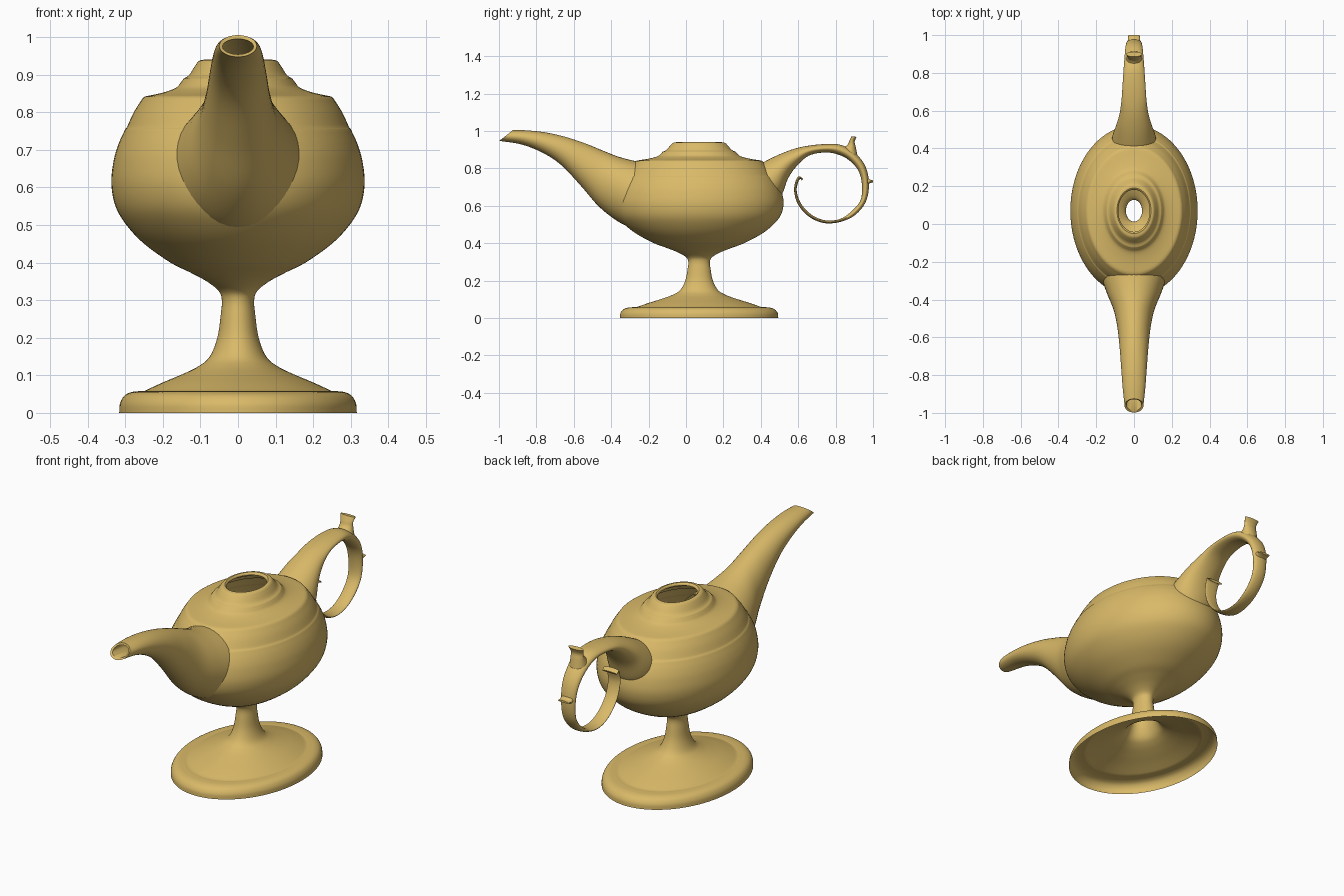
import bpy, bmesh, math
from mathutils import Vector

gold = bpy.data.materials.new("warm gold")
gold.diffuse_color = (0.70, 0.49, 0.14, 1)


def smooth(pts, n=5):
    """Catmull-Rom curve through points of any dimension."""
    p = [Vector(q) for q in pts]
    p = [2 * p[0] - p[1]] + p + [2 * p[-1] - p[-2]]
    out = []
    for i in range(1, len(p) - 2):
        a, b, c, d = p[i - 1:i + 3]
        for k in range(n):
            t = k / n
            out.append(0.5 * (2 * b + (c - a) * t + (2 * a - 5 * b + 4 * c - d) * t * t
                              + (3 * b - a - 3 * c + d) * t ** 3))
    return out + [p[-2]]


def skin(name, rings, cap=False, recalc=True, angle=40):
    """Joins closed rings of points into a smooth surface."""
    bm = bmesh.new()
    vs = [[bm.verts.new(c) for c in r] for r in rings]
    n = len(vs[0])
    for a, b in zip(vs, vs[1:]):
        for j in range(n):
            k = (j + 1) % n
            bm.faces.new((a[j], a[k], b[k], b[j]))
    if cap:
        bm.faces.new(vs[-1])
    if recalc:
        bmesh.ops.recalc_face_normals(bm, faces=bm.faces)
    me = bpy.data.meshes.new(name)
    bm.to_mesh(me)
    bm.free()
    me.materials.append(gold)
    ob = bpy.data.objects.new(name, me)
    bpy.context.collection.objects.link(ob)
    bpy.ops.object.select_all(action='DESELECT')
    ob.select_set(True)
    bpy.context.view_layer.objects.active = ob
    bpy.ops.object.shade_smooth_by_angle(angle=math.radians(angle))
    return ob


def oval_lathe(name, curves, n=96):
    """Oval turned shell; each curve is smoothed, corners stay between curves."""
    prof = []
    for c in curves:
        s = smooth(c)
        prof += s[1:] if prof else s
    rings = [[(r * math.cos(2 * math.pi * j / n), 0.07 + 1.34 * r * math.sin(2 * math.pi * j / n), z)
              for j in range(n)] for r, z in prof]
    return skin(name, rings, recalc=False, angle=25)


def oval_loft(name, secs, extra=(), cap=True, n=40):
    """Oval tube; each section is (top y, top z, bottom y, bottom z, half width)."""
    rings = []
    for ty, tz, by, bz, w in smooth(secs) + [Vector(e) for e in extra]:
        ring = []
        for j in range(n):
            a = 2 * math.pi * j / n
            c, s = math.cos(a), math.sin(a)
            ring.append((w * c, (ty + by) / 2 + s * (ty - by) / 2, (tz + bz) / 2 + s * (tz - bz) / 2))
        rings.append(ring)
    return skin(name, rings, cap)


# foot, stem, bowl and collar: one hollow shell, open at both ends
oval_lathe("foot_and_bowl", [
    [(.316, 0), (.314, .025), (.303, .045), (.285, .055), (.262, .058)],
    [(.262, .058), (.25, .058)],
    [(.25, .058), (.2, .081), (.15, .102), (.105, .124), (.075, .15), (.055, .2), (.046, .26),
     (.043, .3), (.052, .325), (.085, .351), (.13, .375), (.18, .4), (.25, .45), (.297, .5),
     (.326, .55), (.337, .61), (.331, .67), (.318, .715), (.3, .755)],
    [(.3, .755), (.296, .759)],
    [(.296, .759), (.277, .8), (.253, .838)],
    [(.253, .838), (.247, .842)],
    [(.247, .842), (.2, .852), (.165, .865), (.15, .882)],
    [(.15, .882), (.145, .889)],
    [(.145, .889), (.13, .899), (.115, .922), (.104, .936), (.09, .94)],
    [(.09, .94), (.085, .935), (.083, .928)],
])

# spout, open at the tip with a thin rim
oval_loft("spout", [
    (-.20, .825, -.20, .46, .19), (-.28, .841, -.30, .485, .17), (-.36, .862, -.38, .527, .142),
    (-.44, .893, -.47, .60, .108), (-.53, .93, -.565, .71, .088), (-.64, .967, -.67, .82, .076),
    (-.75, .992, -.77, .885, .068), (-.85, 1.003, -.88, .928, .06), (-.925, 1.005, -.998, .947, .05)],
    extra=[(-.928, .995, -.988, .954, .041), (-.85, .985, -.88, .945, .045),
           (-.75, .975, -.77, .90, .055), (-.64, .95, -.67, .835, .065)], cap=False)

# handle arching out of the bowl and curling into a ring
oval_loft("handle", [
    (.36, .80, .40, .58, .12), (.42, .836, .50, .64, .115), (.50, .875, .545, .745, .094),
    (.58, .905, .59, .81, .076), (.66, .922, .655, .867, .066), (.75, .93, .74, .885, .06),
    (.83, .925, .81, .875, .055), (.90, .885, .87, .845, .05), (.955, .82, .92, .79, .045),
    (.978, .73, .94, .72, .04), (.965, .63, .935, .635, .037), (.91, .555, .89, .575, .035),
    (.83, .515, .825, .53, .034), (.74, .507, .745, .522, .034), (.66, .54, .67, .553, .034),
    (.60, .605, .615, .612, .034), (.578, .68, .592, .68, .035), (.588, .738, .602, .732, .038),
    (.605, .757, .613, .743, .042), (.626, .745, .62, .734, .042)])

# thumb rest on top of the handle
oval_loft("thumb_rest", [
    (.83, .905, .92, .85, .045), (.862, .925, .908, .912, .036), (.874, .948, .902, .942, .035),
    (.886, .972, .912, .968, .042)])

# small spur on the back of the ring
oval_loft("handle_spur", [
    (.962, .765, .962, .70, .034), (.982, .742, .98, .718, .032), (1.0, .736, 1.0, .726, .03)])
